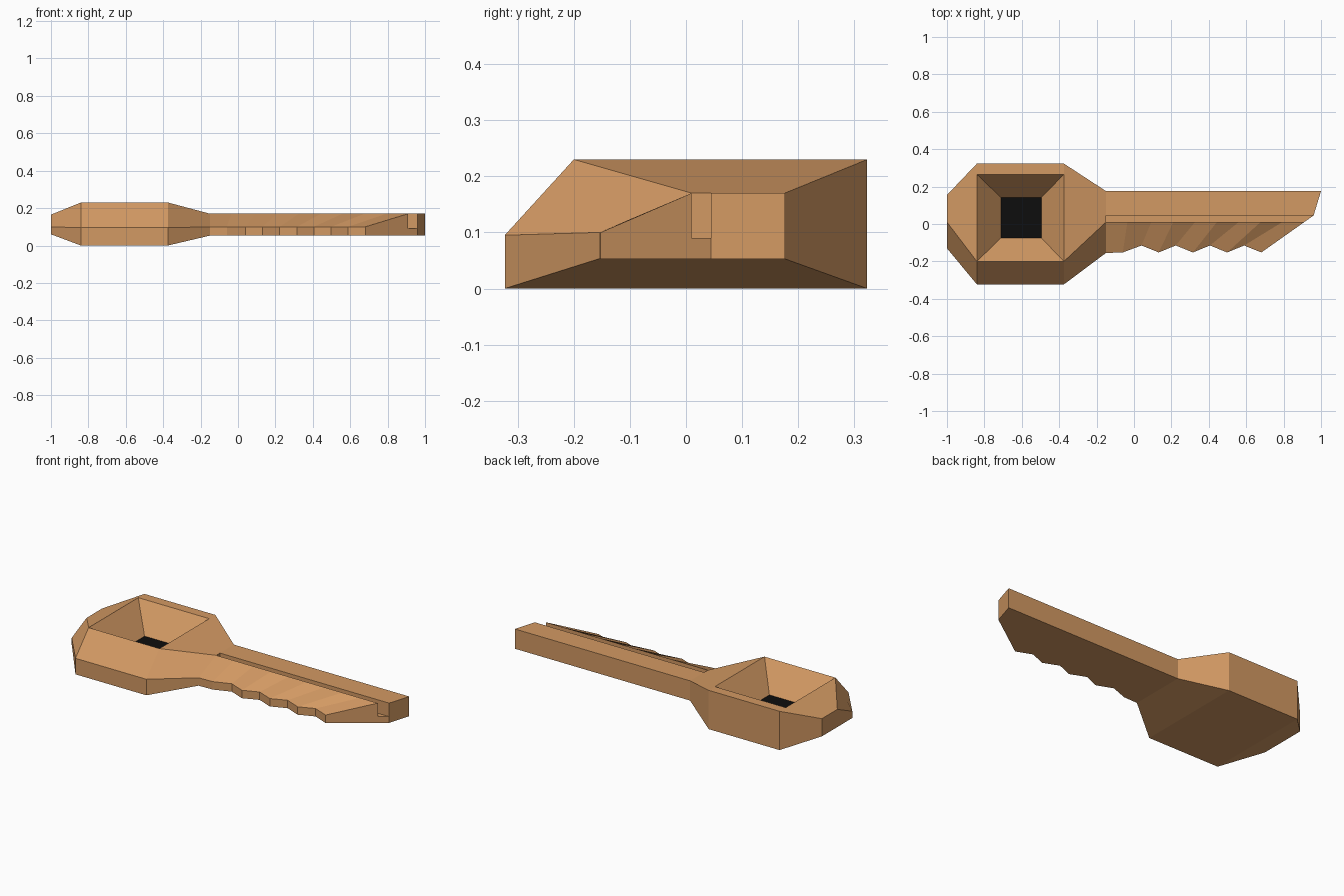
import bpy
import bmesh

cube = bpy.data.objects.get("Cube")
if cube:
    bpy.data.objects.remove(cube)


def material(name, colour):
    mat = bpy.data.materials.new(name)
    mat.use_nodes = True
    mat.diffuse_color = colour
    mat.node_tree.nodes["Principled BSDF"].inputs["Base Color"].default_value = colour
    return mat


TAN = material("tan", (0.65, 0.32, 0.125, 1))
BLACK = material("black", (0.004, 0.004, 0.004, 1))


def finish(name, bm, mat):
    bmesh.ops.recalc_face_normals(bm, faces=bm.faces)
    mesh = bpy.data.meshes.new(name)
    bm.to_mesh(mesh)
    bm.free()
    mesh.materials.append(mat)
    obj = bpy.data.objects.new(name, mesh)
    bpy.context.collection.objects.link(obj)
    return obj


def loft(bm, sections):
    """Skin closed rings of points and cap both ends."""
    rings = [[bm.verts.new(p) for p in s] for s in sections]
    n = len(rings[0])
    for a, b in zip(rings, rings[1:]):
        for i in range(n):
            j = (i + 1) % n
            bm.faces.new((a[i], a[j], b[j], b[i]))
    bm.faces.new(rings[0])
    bm.faces.new(rings[-1])
    return rings


def prism(name, outline, low, high, mat):
    bm = bmesh.new()
    loft(bm, [[(x, y, z) for x, y in outline] for z in (low, high)])
    return finish(name, bm, mat)


# Key bow: x, front y, ridge y, back y, bottom z, front edge z, top z
stations = [
    (-1.0, -0.13, 0.01, 0.155, 0.06, 0.10, 0.165),
    (-0.84, -0.323, -0.20, 0.323, 0.0, 0.095, 0.23),
    (-0.375, -0.323, -0.20, 0.323, 0.0, 0.095, 0.23),
    (-0.15, -0.155, 0.01, 0.176, 0.053, 0.10, 0.17),
]
bm = bmesh.new()
rings = loft(bm, [
    [(x, f, lo), (x, f, mid), (x, r, top), (x, b, top), (x, b, lo)]
    for x, f, r, b, lo, mid, top in stations])

# Square funnel sunk in the middle of the bow
left, right = rings[1], rings[2]
deck = [f for f in bm.faces
        if set(f.verts) == {left[2], left[3], right[2], right[3]}]
bmesh.ops.delete(bm, geom=deck, context='FACES_ONLY')
back_l = bm.verts.new((-0.84, 0.265, 0.23))
back_r = bm.verts.new((-0.375, 0.265, 0.23))
bm.faces.new((back_l, back_r, right[3], left[3]))
rim = [left[2], right[2], back_r, back_l]
floor_z = 0.08
floor = [(-0.712, -0.075), (-0.495, -0.075), (-0.495, 0.142), (-0.712, 0.142)]
base = [bm.verts.new((x, y, floor_z)) for x, y in floor]
for i in range(4):
    j = (i + 1) % 4
    bm.faces.new((rim[i], rim[j], base[j], base[i]))
bm.faces.new(base)
finish("key_bow", bm, TAN)
prism("funnel_floor_plate", floor, floor_z - 0.002, floor_z + 0.003, BLACK)

# Shaft and the floor of the groove beside it
prism("shaft", [(-0.15, 0.045), (0.96, 0.045), (1.0, 0.176), (-0.15, 0.176)],
      0.053, 0.17, TAN)
prism("groove_floor", [(-0.15, 0.01), (0.91, 0.01), (0.96, 0.045), (-0.15, 0.045)],
      0.053, 0.09, TAN)

# Toothed blade sloping down from its ridge to the front
teeth = [(-0.15, -0.155), (-0.06, -0.152)]
for i in range(4):
    x = 0.04 + 0.183 * i
    teeth += [(x, -0.115), (x + 0.092, -0.152)]
sections = []
for x, y in teeth:
    ridge_x = -0.15 + (x + 0.15) * 1.06 / (teeth[-1][0] + 0.15)
    sections.append([(x, y, 0.053), (x, y, 0.10),
                     (ridge_x, 0.01, 0.17), (ridge_x, 0.01, 0.053)])
bm = bmesh.new()
loft(bm, sections)
finish("toothed_blade", bm, TAN)
